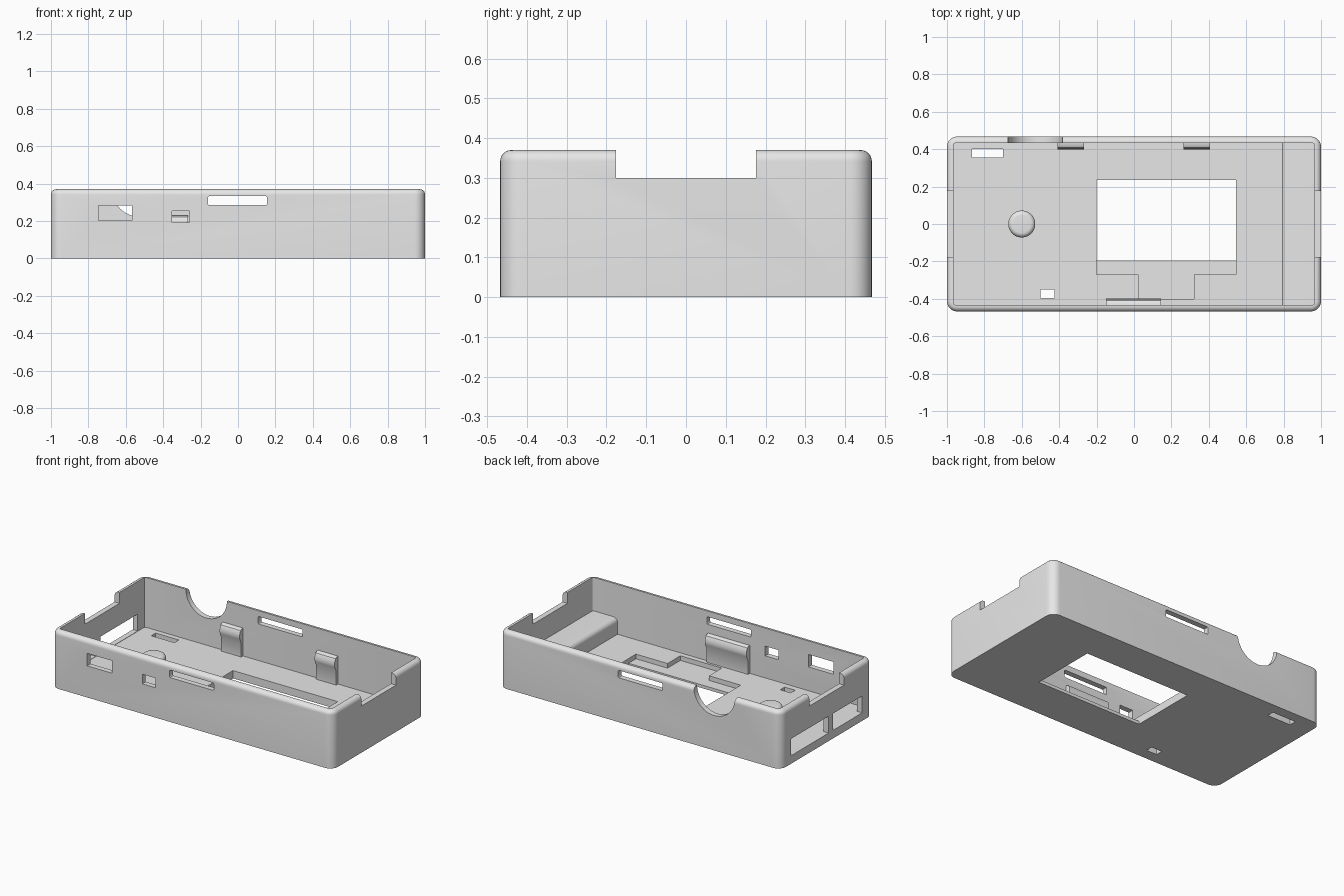
import bpy, bmesh, math
from mathutils import Matrix

old = bpy.data.objects.get("Cube")
if old:
    bpy.data.objects.remove(old, do_unlink=True)

grey = bpy.data.materials.new("plain grey")
grey.use_nodes = True
grey.diffuse_color = (0.8, 0.8, 0.8, 1)
grey.node_tree.nodes["Principled BSDF"].inputs["Base Color"].default_value = (0.8, 0.8, 0.8, 1)

WALL_X, WALL_Y, HEIGHT, FLOOR = 0.965, 0.433, 0.37, 0.05


def finish(bm, name):
    bmesh.ops.recalc_face_normals(bm, faces=bm.faces)
    mesh = bpy.data.meshes.new(name)
    bm.to_mesh(mesh)
    bm.free()
    mesh.materials.append(grey)
    obj = bpy.data.objects.new(name, mesh)
    bpy.context.collection.objects.link(obj)
    return obj


def round_edges(bm, rule, radius, segments=6):
    edges = [e for e in bm.edges if rule(*[v.co for v in e.verts])]
    bmesh.ops.bevel(bm, geom=edges, offset=radius, segments=segments,
                    profile=0.5, affect='EDGES', clamp_overlap=True)


def box_mesh(x, y, z):
    bm = bmesh.new()
    bmesh.ops.create_cube(bm, size=1)
    for v in bm.verts:
        for i, (low, high) in enumerate((x, y, z)):
            v.co[i] = high if v.co[i] > 0 else low
    return bm


def upright(a, b):
    return abs(a.z - b.z) > 0.01


def box(name, x, y, z):
    return finish(box_mesh(x, y, z), name)


def cylinder_mesh(radius, depth, matrix):
    bm = bmesh.new()
    bmesh.ops.create_cone(bm, cap_ends=True, segments=48, radius1=radius,
                          radius2=radius, depth=depth, matrix=matrix)
    return bm


def smooth(obj):
    bpy.ops.object.select_all(action='DESELECT')
    obj.select_set(True)
    bpy.context.view_layer.objects.active = obj
    bpy.ops.object.shade_smooth_by_angle(angle=math.radians(30))


def cut(obj, cutter):
    cutter.hide_render = True
    bpy.context.view_layer.objects.active = obj
    mod = obj.modifiers.new("cut", 'BOOLEAN')
    mod.operation = 'DIFFERENCE'
    mod.solver = 'EXACT'
    mod.object = cutter
    bpy.ops.object.modifier_apply(modifier=mod.name)
    bpy.data.objects.remove(cutter, do_unlink=True)


# Outer shell with rounded corners and a rounded top rim
bm = box_mesh((-1, 1), (-0.4675, 0.4675), (0, HEIGHT))
round_edges(bm, upright, 0.055, 8)
round_edges(bm, lambda a, b: min(a.z, b.z) > HEIGHT - 0.001, 0.028)
case = finish(bm, "case_shell")

# Hollow interior
bm = box_mesh((-WALL_X, WALL_X), (-WALL_Y, WALL_Y), (FLOOR, 1))
round_edges(bm, upright, 0.012, 3)
cut(case, finish(bm, "cavity_cutter"))

# Openings: end notches, floor, front ports and end windows
openings = {
    "end_notches": ((-1.2, 1.2), (-0.176, 0.176), (0.3, 1)),
    "display_window": ((-0.2, 0.545), (-0.195, 0.235), (-0.1, 0.2)),
    "ribbon_recess": ((-0.2, 0.545), (-0.27, -0.19), (0.02, 0.2)),
    "ribbon_channel": ((0.025, 0.32), (-0.4, -0.26), (0.02, 0.2)),
    "back_floor_slot": ((-0.865, -0.7), (0.355, 0.4), (-0.1, 0.2)),
    "front_floor_slot": ((-0.5, -0.425), (-0.395, -0.35), (-0.1, 0.2)),
    "large_port": ((-0.745, -0.567), (-0.6, -0.4), (0.203, 0.283)),
    "small_port": ((-0.353, -0.26), (-0.6, -0.4), (0.192, 0.254)),
    "end_window_back": ((-1.2, -0.9), (-0.02, 0.36), (0.052, 0.16)),
    "end_window_front": ((-1.2, -0.9), (-0.36, -0.065), (0.052, 0.16)),
}
for name, size in openings.items():
    cut(case, box(name, *size))

# Latch slots with softened corners, front and back
for low in (-0.6, 0.4):
    bm = box_mesh((-0.16, 0.155), (low, low + 0.2), (0.285, 0.333))
    round_edges(bm, lambda a, b: abs(a.y - b.y) > 0.1, 0.008, 3)
    cut(case, finish(bm, "latch_slot"))

# Half-round cable opening in the back wall
turn = Matrix.Translation((-0.528, 0.47, HEIGHT)) @ Matrix.Rotation(math.pi / 2, 4, 'X')
cut(case, finish(cylinder_mesh(0.146, 0.2, turn), "cable_opening"))
smooth(case)

# Raised ledge with a rounded edge at the left end
bm = box_mesh((0.79, 0.98), (-0.445, 0.445), (0.03, 0.155))
round_edges(bm, lambda a, b: max(a.x, b.x) < 0.8 and min(a.z, b.z) > 0.1, 0.03)
smooth(finish(bm, "end_ledge"))

# Round support post with a softened top
bm = cylinder_mesh(0.072, 0.11, Matrix.Translation((-0.6, 0, 0.085)))
round_edges(bm, lambda a, b: min(a.z, b.z) > 0.13, 0.025)
smooth(finish(bm, "support_post"))

# Snap hooks: distance from the wall and height
HOOK = [(-0.01, 0.04), (0.018, 0.04), (0.018, 0.14), (0.032, 0.168), (0.034, 0.185),
        (0.032, 0.205), (0.024, 0.222), (0.01, 0.23), (-0.01, 0.23)]


def snap_hook(name, x0, x1, side):
    bm = bmesh.new()
    face = bm.faces.new([bm.verts.new((x0, side * (WALL_Y - d), z)) for d, z in HOOK])
    new = bmesh.ops.extrude_face_region(bm, geom=[face])["geom"]
    bmesh.ops.translate(bm, vec=(x1 - x0, 0, 0),
                        verts=[v for v in new if isinstance(v, bmesh.types.BMVert)])
    smooth(finish(bm, name))


snap_hook("back_hook_right", -0.41, -0.268, 1)
snap_hook("back_hook_left", 0.265, 0.407, 1)
snap_hook("front_hook", -0.15, 0.145, -1)
